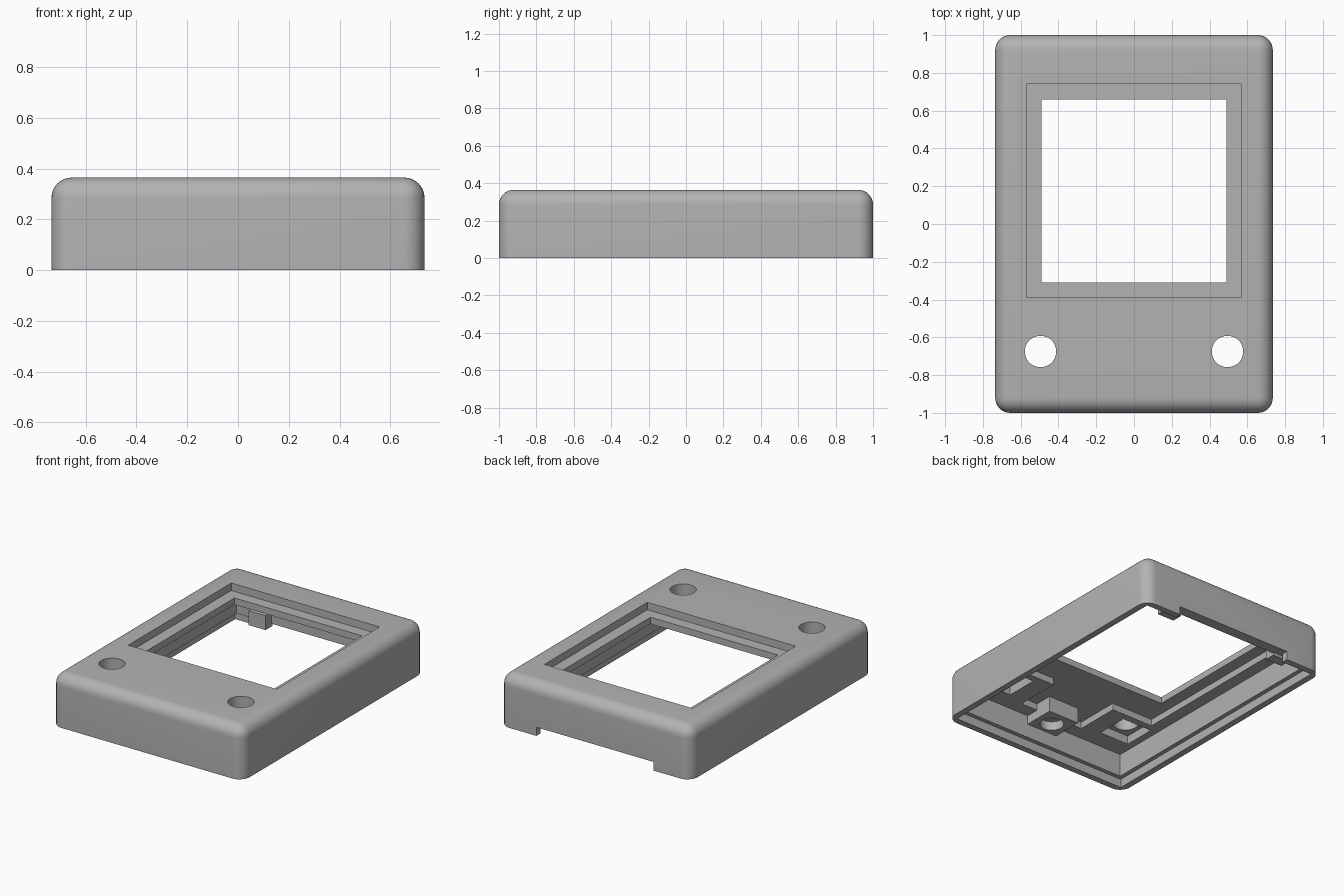
import bpy
import bmesh
from mathutils import Vector

cube = bpy.data.objects.get("Cube")
if cube:
    bpy.data.objects.remove(cube, do_unlink=True)

# Overall sizes
HALF_X, HALF_Y, HEIGHT = 0.735, 1.0, 0.365
ROUND = 0.08
LIP_TOP, CEILING, POCKET_TOP = 0.06, 0.22, 0.267

plastic = bpy.data.materials.new("grey_plastic")
plastic.use_nodes = True
GREY = (0.45, 0.45, 0.45, 1)
plastic.diffuse_color = GREY
plastic.node_tree.nodes["Principled BSDF"].inputs["Base Color"].default_value = GREY


def finish(name, bm):
    mesh = bpy.data.meshes.new(name)
    bm.to_mesh(mesh)
    bm.free()
    obj = bpy.data.objects.new(name, mesh)
    bpy.context.collection.objects.link(obj)
    mesh.materials.append(plastic)
    return obj


def box(name, x0, x1, y0, y1, z0, z1):
    bm = bmesh.new()
    bmesh.ops.create_cube(bm, size=1)
    bmesh.ops.scale(bm, vec=(x1 - x0, y1 - y0, z1 - z0), verts=bm.verts)
    bmesh.ops.translate(bm, vec=Vector((x0 + x1, y0 + y1, z0 + z1)) / 2, verts=bm.verts)
    return finish(name, bm)


def cylinder(name, x, y, radius, z0, z1):
    bm = bmesh.new()
    bmesh.ops.create_cone(bm, cap_ends=True, segments=48, radius1=radius,
                          radius2=radius, depth=z1 - z0)
    bmesh.ops.translate(bm, vec=(x, y, (z0 + z1) / 2), verts=bm.verts)
    return finish(name, bm)


def cut(target, cutter):
    cutter.hide_render = True
    mod = target.modifiers.new("cut", "BOOLEAN")
    mod.operation = "DIFFERENCE"
    mod.solver = "EXACT"
    mod.object = cutter
    bpy.context.view_layer.objects.active = target
    bpy.ops.object.modifier_apply(modifier=mod.name)
    bpy.data.objects.remove(cutter, do_unlink=True)


def smooth(obj):
    bpy.ops.object.select_all(action="DESELECT")
    obj.select_set(True)
    bpy.context.view_layer.objects.active = obj
    bpy.ops.object.shade_smooth_by_angle(angle=0.5)


# Outer case with every edge rounded except the bottom ones
case = box("case_shell", -HALF_X, HALF_X, -HALF_Y, HALF_Y, 0, HEIGHT)
bm = bmesh.new()
bm.from_mesh(case.data)
upper = [e for e in bm.edges if max(v.co.z for v in e.verts) > 0.1]
bmesh.ops.bevel(bm, geom=upper, offset=ROUND, segments=8, profile=0.5, affect="EDGES")
bm.to_mesh(case.data)
bm.free()


# Stepped hollow: thin lip at the bottom, thicker wall above
def hollow(wall, top):
    cut(case, box("hollow", wall - HALF_X, HALF_X - wall,
                  wall - HALF_Y, HALF_Y - wall, -0.1, top))


hollow(0.045, LIP_TOP)
hollow(0.075, CEILING)

# Screen pocket on the underside, with its forward extension
cut(case, box("screen_pocket", -0.575, 0.575, -0.51, 0.82, 0.1, POCKET_TOP))
cut(case, box("pocket_extension", -0.25, 0.25, -0.83, -0.4, 0.1, POCKET_TOP))

# Screen opening with a stepped frame on top
cut(case, box("screen_opening", -0.49, 0.49, -0.31, 0.66, 0.1, 0.5))
cut(case, box("screen_recess", -0.57, 0.57, -0.39, 0.74, 0.313, 0.5))

# Button holes with square pockets beneath
for side in (-1, 1):
    x = side * 0.495
    cut(case, box("button_pocket", x - 0.115, x + 0.115, -0.79, -0.56, 0.1, 0.28))
    cut(case, cylinder("button_hole", x, -0.675, 0.083, 0.1, 0.5))

# Notch through the back lip
cut(case, box("back_notch", -0.45, 0.45, 0.9, 1.1, -0.1, LIP_TOP))
smooth(case)

# Screw post under the front of the case
post = box("screw_post", -0.12, 0.12, -0.945, -0.705, 0.158, POCKET_TOP + 0.01)
cut(post, cylinder("screw_hole", 0, -0.825, 0.077, 0.1, 0.262))
smooth(post)

# Clips beside the back notch
for side, label in ((1, "left"), (-1, "right")):
    inner, outer = sorted((side * 0.39, side * 0.52))
    box(label + "_clip", inner, outer, 0.86, 0.935, 0.04, 0.14)
